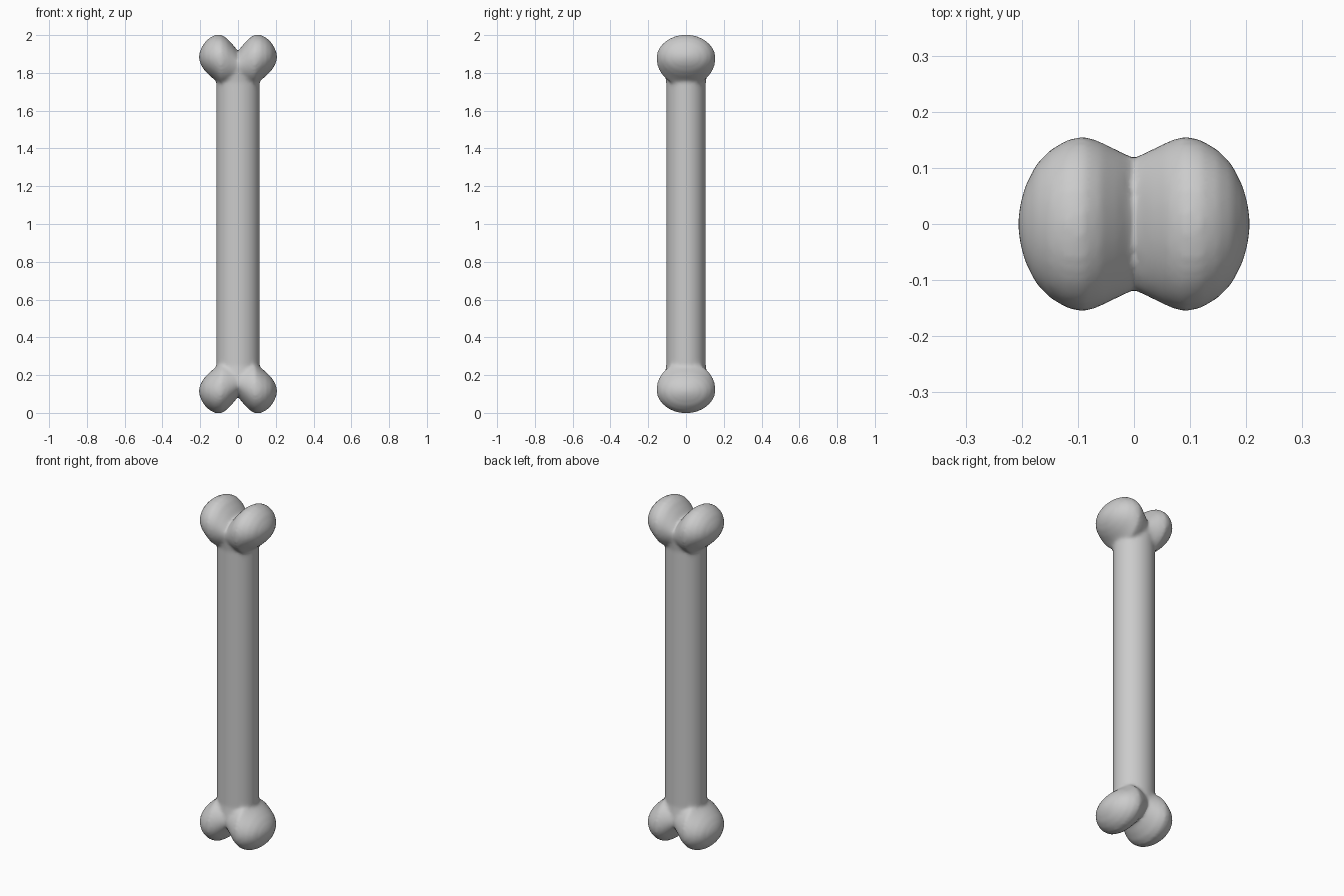
import bpy, bmesh, math

cube = bpy.data.objects.get("Cube")
if cube:
    bpy.data.objects.remove(cube)

mat = bpy.data.materials.new("bone_grey")
mat.use_nodes = True
colour = (0.6, 0.6, 0.6, 1)
mat.diffuse_color = colour
mat.node_tree.nodes["Principled BSDF"].inputs["Base Color"].default_value = colour

SIDES = 32
bm = bmesh.new()


def loft(rings):
    """Skin closed rings of points in order and cap both ends."""
    loops = [[bm.verts.new(p) for p in ring] for ring in rings]
    for a, b in zip(loops, loops[1:]):
        for i in range(SIDES):
            j = (i + 1) % SIDES
            bm.faces.new((a[i], a[j], b[j], b[i]))
    bm.faces.new(loops[0])
    bm.faces.new(loops[-1])


def circle():
    for i in range(SIDES):
        t = math.tau * i / SIDES
        yield math.cos(t), math.sin(t)


# shaft: oval column reaching into both knuckles, flared at the ends
shaft = [(0.14, 0.118, 0.115), (0.20, 0.118, 0.113), (0.25, 0.115, 0.105)]
shaft += [(2 - z, rx, ry) for z, rx, ry in reversed(shaft)]
loft([[(rx * c, ry * s, z) for c, s in circle()] for z, rx, ry in shaft])

# knuckle half profile: x, half depth, outer height, widest height, inner height
knuckle = [
    (0.00, 0.118, 1.915, 1.840, 1.76),
    (0.03, 0.132, 1.953, 1.855, 1.74),
    (0.06, 0.147, 1.985, 1.870, 1.73),
    (0.09, 0.157, 2.002, 1.877, 1.73),
    (0.12, 0.150, 2.001, 1.882, 1.76),
    (0.15, 0.132, 1.986, 1.884, 1.785),
    (0.175, 0.106, 1.963, 1.885, 1.81),
    (0.195, 0.066, 1.930, 1.885, 1.84),
    (0.204, 0.030, 1.905, 1.885, 1.865),
    (0.207, 0.005, 1.889, 1.885, 1.881),
]
stations = [(-x, *rest) for x, *rest in reversed(knuckle[1:])] + knuckle

# twin-lobed knuckles, one at each end
for flip in (False, True):
    rings = []
    for x, depth, outer, mid, inner in stations:
        ring = []
        for c, s in circle():
            z = mid + s * (outer - mid if s > 0 else mid - inner)
            ring.append((x, depth * c, 2 - z if flip else z))
        rings.append(ring)
    loft(rings)

bmesh.ops.recalc_face_normals(bm, faces=bm.faces[:])
mesh = bpy.data.meshes.new("bone")
bm.to_mesh(mesh)
bm.free()
mesh.materials.append(mat)
bone = bpy.data.objects.new("bone", mesh)
bpy.context.collection.objects.link(bone)

# fuse the parts into one skin and soften the joins
remesh = bone.modifiers.new("fuse", "REMESH")
remesh.mode = "VOXEL"
remesh.voxel_size = 0.01
remesh.use_smooth_shade = True
soften = bone.modifiers.new("soften", "SMOOTH")
soften.factor = 0.5
soften.iterations = 5
